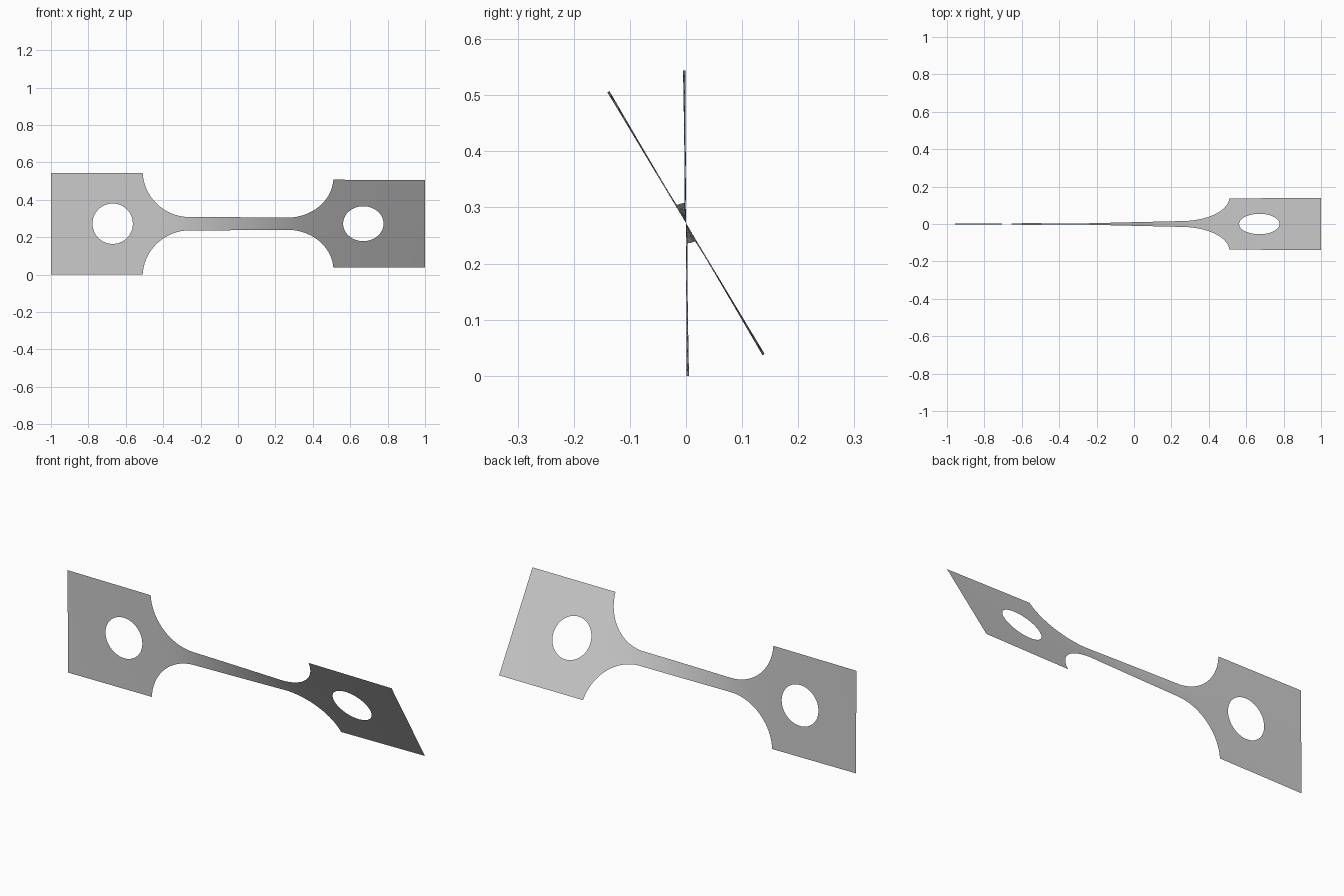
import bpy, bmesh
from math import sin, cos, pi, radians, sqrt, atan2

cube = bpy.data.objects.get("Cube")
if cube:
    bpy.data.objects.remove(cube, do_unlink=True)

HALF = 0.272                 # half height of the end plates, and axis height
NECK = 0.036                 # half height of the narrow neck
FILLET = 0.25                # fillet radius
NECK_END = 0.26              # where the fillets begin
HOLE_X, HOLE_R = 0.67, 0.108
SEGS = 24                    # divisions per plate side
drop = NECK + FILLET - HALF
PLATE_X = NECK_END + sqrt(FILLET ** 2 - drop ** 2)


def half_height(x):
    """Half height of the flat outline at x."""
    d = abs(x) - NECK_END
    if d <= 0:
        return NECK
    if d >= PLATE_X - NECK_END:
        return HALF
    return NECK + FILLET - sqrt(FILLET ** 2 - d ** 2)


# Twist builds up fastest where the strip is narrow
STEPS = 1000
turn = [0.0]
for k in range(STEPS):
    turn.append(turn[-1] + half_height((k + 0.5) / STEPS) ** -1.5)


def twist(x):
    f = min(abs(x), 1.0) * STEPS
    k = min(int(f), STEPS - 1)
    t = (turn[k] + (turn[k + 1] - turn[k]) * (f - k)) / turn[-1]
    return radians(15.6 + 15.4 * (t if x > 0 else -t))


bm = bmesh.new()


def add_grid(rows):
    """Twist a grid of flat (x, height) points and skin it with quads."""
    verts = [[bm.verts.new((x, -v * sin(twist(x)), HALF + v * cos(twist(x))))
              for x, v in row] for row in rows]
    for a, b in zip(verts, verts[1:]):
        for j in range(len(a) - 1):
            bm.faces.new((a[j], b[j], b[j + 1], a[j + 1]))


# Neck with its four fillets
arc = 24
end = atan2(PLATE_X - NECK_END, drop)
fillet = [NECK_END + FILLET * sin(end * k / arc) for k in range(arc + 1)]
straight = [NECK_END * k / 16 for k in range(-15, 16)]
columns = [-x for x in reversed(fillet)] + straight + fillet
add_grid([[(x, half_height(x) * (2 * j / SEGS - 1)) for j in range(SEGS + 1)]
          for x in columns])

# End plates: rings from the round hole out to the rectangle
corners = [(1, -HALF), (1, HALF), (PLATE_X, HALF), (PLATE_X, -HALF), (1, -HALF)]
border = [(a[0] + (b[0] - a[0]) * k / SEGS, a[1] + (b[1] - a[1]) * k / SEGS)
          for a, b in zip(corners, corners[1:]) for k in range(SEGS)]
border.append(corners[0])
for side in (1, -1):
    rings = []
    for level in range(7):
        t = level / 6
        ring = []
        for x, v in border:
            ang = atan2(v, x - HOLE_X)
            hx, hv = HOLE_X + HOLE_R * cos(ang), HOLE_R * sin(ang)
            ring.append((side * (hx + (x - hx) * t), hv + (v - hv) * t))
        rings.append(ring[::side])
    add_grid(rings)

bmesh.ops.remove_doubles(bm, verts=bm.verts, dist=0.0002)
for face in bm.faces:
    face.smooth = True
mesh = bpy.data.meshes.new("twisted_strip")
bm.to_mesh(mesh)
bm.free()

# Plain grey metal
grey = bpy.data.materials.new("grey_metal")
grey.use_nodes = True
grey.diffuse_color = (0.6, 0.6, 0.6, 1)
grey.node_tree.nodes["Principled BSDF"].inputs["Base Color"].default_value = (0.6, 0.6, 0.6, 1)
mesh.materials.append(grey)
strip = bpy.data.objects.new("twisted_strip", mesh)
bpy.context.collection.objects.link(strip)
